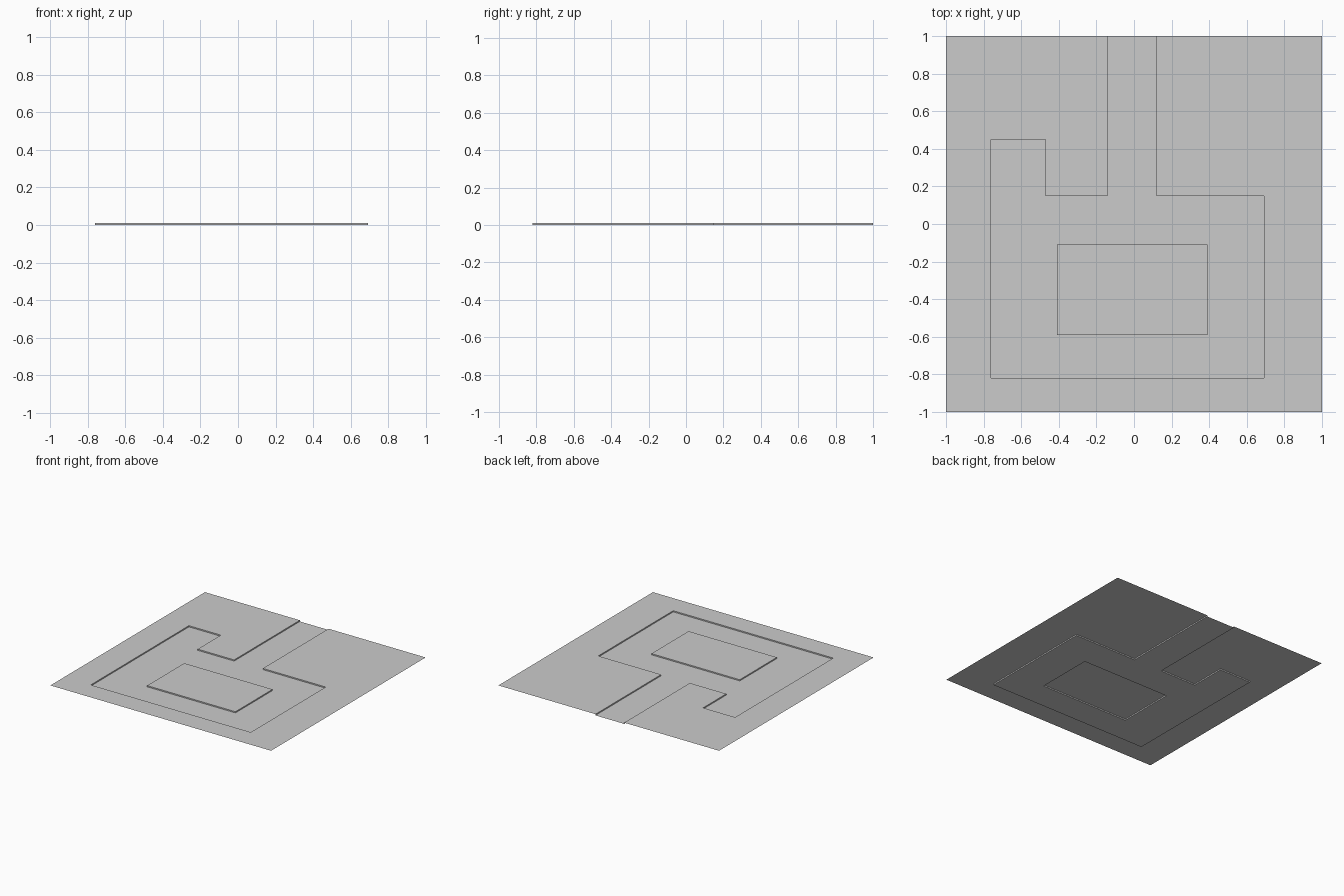
import bpy, bmesh

if "Cube" in bpy.data.objects:
    bpy.data.objects.remove(bpy.data.objects["Cube"])

TOP, FLOOR = 0.01, 0.0

# Recessed path as overlapping rectangles (x0, x1, y0, y1), minus the island
PATH = [(-0.76, 0.69, -0.82, 0.15),   # loop
        (-0.76, -0.47, 0.15, 0.45),   # side stub
        (-0.14, 0.12, 0.15, 1.0)]     # exit to the back edge
ISLAND = (-0.41, 0.39, -0.59, -0.11)

XS = sorted({-1, 1} | {v for r in PATH + [ISLAND] for v in r[:2]})
YS = sorted({-1, 1} | {v for r in PATH + [ISLAND] for v in r[2:]})


def inside(r, x, y):
    return r[0] < x < r[1] and r[2] < y < r[3]


def is_path(i, j):
    x, y = (XS[i] + XS[i + 1]) / 2, (YS[j] + YS[j + 1]) / 2
    return any(inside(r, x, y) for r in PATH) and not inside(ISLAND, x, y)


def add_wall(bm, a, b, flip):
    pts = [(*a, FLOOR), (*b, FLOOR), (*b, TOP), (*a, TOP)]
    bm.faces.new([bm.verts.new(p) for p in (reversed(pts) if flip else pts)])


bm = bmesh.new()
nx, ny = len(XS) - 1, len(YS) - 1
for i in range(nx):
    for j in range(ny):
        x0, x1, y0, y1 = XS[i], XS[i + 1], YS[j], YS[j + 1]
        low = is_path(i, j)
        # flat ground or path floor
        z = FLOOR if low else TOP
        bm.faces.new([bm.verts.new((x, y, z)) for x, y in
                      ((x0, y0), (x1, y0), (x1, y1), (x0, y1))])
        # step walls between levels, facing the path
        if i + 1 < nx and is_path(i + 1, j) != low:
            add_wall(bm, (x1, y0), (x1, y1), low)
        if j + 1 < ny and is_path(i, j + 1) != low:
            add_wall(bm, (x0, y1), (x1, y1), not low)

bmesh.ops.remove_doubles(bm, verts=bm.verts, dist=0.0001)
mesh = bpy.data.meshes.new("ground_with_path")
bm.to_mesh(mesh)
bm.free()
bpy.context.collection.objects.link(bpy.data.objects.new("ground_with_path", mesh))
